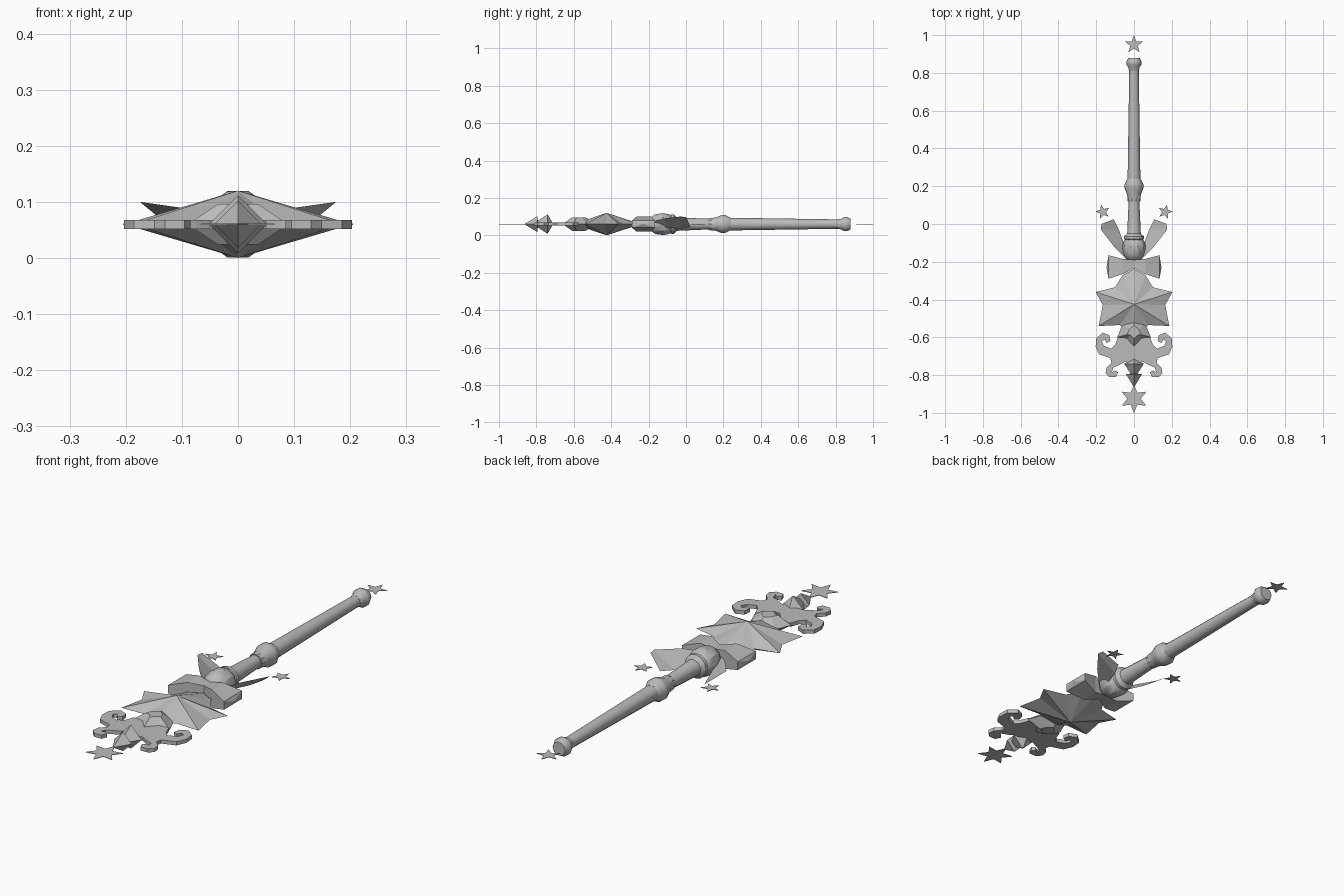
import bpy, bmesh, math
from mathutils import Vector

cube = bpy.data.objects.get("Cube")
if cube:
    bpy.data.objects.remove(cube)

MID = 0.06  # height of the wand's axis
grey = bpy.data.materials.new("plain grey")
grey.use_nodes = True
COLOUR = (0.5, 0.5, 0.5, 1)
grey.diffuse_color = COLOUR
grey.node_tree.nodes["Principled BSDF"].inputs["Base Color"].default_value = COLOUR


def finish(name, bm, smooth=False):
    bmesh.ops.recalc_face_normals(bm, faces=bm.faces)
    mesh = bpy.data.meshes.new(name)
    bm.to_mesh(mesh)
    bm.free()
    mesh.materials.append(grey)
    ob = bpy.data.objects.new(name, mesh)
    bpy.context.collection.objects.link(ob)
    if smooth:
        bpy.ops.object.select_all(action='DESELECT')
        ob.select_set(True)
        bpy.context.view_layer.objects.active = ob
        bpy.ops.object.shade_smooth_by_angle(angle=math.radians(35))
    return ob


def mirrored(half):
    """Close a right-hand outline that starts and ends on the centre line."""
    return half + [(-x, y) for x, y in reversed(half[1:-1])]


def lathe(name, profile, sides, smooth=True):
    """Turn (y, radius) pairs around the long axis."""
    bm = bmesh.new()
    rings = []
    for y, r in profile:
        rings.append([bm.verts.new((r * math.cos(a), y, MID + r * math.sin(a)))
                      for a in (math.tau * i / sides for i in range(sides))])
    for a, b in zip(rings, rings[1:]):
        for i in range(sides):
            j = (i + 1) % sides
            bm.faces.new((a[i], a[j], b[j], b[i]))
    bm.faces.new(rings[0])
    bm.faces.new(rings[-1])
    bmesh.ops.remove_doubles(bm, verts=bm.verts, dist=0.0005)
    return finish(name, bm, smooth)


def plate(name, outline, half):
    """Thin flat plate centred on the axis height."""
    bm = bmesh.new()
    face = bm.faces.new([bm.verts.new((x, y, MID - half)) for x, y in outline])
    grown = bmesh.ops.extrude_face_region(bm, geom=[face])["geom"]
    moved = [v for v in grown if isinstance(v, bmesh.types.BMVert)]
    bmesh.ops.translate(bm, verts=moved, vec=(0, 0, 2 * half))
    return finish(name, bm)


def faceted(name, outline, cy, height, cap=0.0):
    """Sharp rim rising to a peak or small flat cap above and below."""
    bm = bmesh.new()
    n = len(outline)
    rim = [bm.verts.new((x, y, MID)) for x, y in outline]
    for s in (1, -1):
        z = MID + s * height
        if cap:
            top = [bm.verts.new((x * cap, cy + (y - cy) * cap, z)) for x, y in outline]
            bm.faces.new(top)
        else:
            top = [bm.verts.new((0, cy, z))] * n
        for i in range(n):
            j = (i + 1) % n
            quad = dict.fromkeys((rim[i], rim[j], top[j], top[i]))
            bm.faces.new(list(quad))
    return finish(name, bm)


def star(cx, cy, radius, points, turn=0.0, inner=0.42):
    out = []
    for i in range(points * 2):
        a = turn + math.pi / 2 + math.pi * i / points
        r = radius if i % 2 == 0 else radius * inner
        out.append((cx + r * math.cos(a), cy + r * math.sin(a)))
    return out


# Turned handle: end knob, tapered grip, collar, neck and bud
lathe("end_knob", [(0.81, 0.026), (0.83, 0.03), (0.845, 0.04), (0.86, 0.04),
                   (0.88, 0.03), (0.88, 0)], 10)
lathe("grip", [(0.23, 0.034), (0.82, 0.025)], 12)
lathe("collar", [(0.12, 0.033), (0.135, 0.035), (0.155, 0.036), (0.19, 0.05),
                 (0.21, 0.05), (0.24, 0.034)], 10)
lathe("neck", [(-0.08, 0.04), (-0.05, 0.036), (0.13, 0.028)], 12)
lathe("neck_ring", [(-0.09, 0.04), (-0.08, 0.052), (-0.065, 0.052), (-0.05, 0.036)], 12)
lathe("bud", [(-0.21, 0), (-0.19, 0.035), (-0.165, 0.055), (-0.12, 0.062),
              (-0.09, 0.055), (-0.075, 0.04)], 10)

# Loose flat stars
plate("tail_end_star", star(0, 0.95, 0.05, 5), 0.001)
plate("tip_star", star(0, -0.925, 0.075, 6, 0, 0.48), 0.001)

for side, label in ((1, "left"), (-1, "right")):
    plate(label + "_ribbon_star", star(side * 0.165, 0.064, 0.04, 5, -side * 0.25), 0.001)

    # Ribbon tail: thin sheet with its outer edge raised
    bm = bmesh.new()
    outer = [(0.04, -0.185, 0.07), (0.105, -0.12, 0.09), (0.175, -0.03, 0.1), (0.172, 0.0, 0.098)]
    inner = [(0.025, -0.175, 0.05), (0.055, -0.1, 0.04), (0.08, -0.03, 0.036), (0.108, 0.025, 0.045)]
    a, b = ([bm.verts.new((side * x, y, z)) for x, y, z in edge] for edge in (outer, inner))
    for i in range(3):
        bm.faces.new((a[i], a[i + 1], b[i + 1], b[i]))
    finish(label + "_ribbon_tail", bm)

    # Bow loop: flaring wedge with a thinner outer end
    bm = bmesh.new()
    sections = [(0.0, -0.19, -0.235, 0.03), (0.06, -0.185, -0.265, 0.04), (0.135, -0.165, -0.29, 0.018)]
    rings = []
    for x, y0, y1, h in sections:
        rings.append([bm.verts.new((side * x, y, MID + s * h))
                      for y, s in ((y0, 1), (y1, 1), (y1, -1), (y0, -1))])
    for p, q in zip(rings, rings[1:]):
        for i in range(4):
            j = (i + 1) % 4
            bm.faces.new((p[i], p[j], q[j], q[i]))
    tip = bm.verts.new((side * 0.145, -0.23, MID))
    for i in range(4):
        bm.faces.new((rings[-1][i], rings[-1][(i + 1) % 4], tip))
    finish(label + "_bow_loop", bm)

# Large peaked star and the smaller one below it
faceted("great_star", mirrored([(0, -0.24), (0.06, -0.27), (0.1, -0.335), (0.203, -0.36), (0.165, -0.43),
                                (0.187, -0.54), (0.075, -0.535), (0, -0.6)]), -0.425, 0.06)
faceted("small_star", mirrored([(0, -0.48), (0.06, -0.53), (0.09, -0.6), (0.045, -0.61), (0, -0.66)]),
        -0.575, 0.036, 0.4)

# Scrollwork plate with an upper and a lower curl on each side
scroll = [(0, -0.6), (0.085, -0.6), (0.1, -0.64), (0.12, -0.66), (0.16, -0.645), (0.17, -0.62),
          (0.155, -0.612), (0.145, -0.63), (0.125, -0.62), (0.13, -0.59), (0.165, -0.575),
          (0.2, -0.605), (0.203, -0.65), (0.185, -0.69), (0.125, -0.71), (0.12, -0.735),
          (0.145, -0.76), (0.15, -0.79), (0.13, -0.81), (0.095, -0.81), (0.085, -0.785),
          (0.1, -0.775), (0.117, -0.785), (0.11, -0.76), (0.075, -0.745), (0.05, -0.73), (0, -0.74)]
plate("scrollwork", mirrored(scroll), 0.008)

# Two stacked square spikes at the tip
lathe("upper_spike", [(-0.82, 0), (-0.74, 0.052), (-0.71, 0)], 4, False)
lathe("lower_spike", [(-0.865, 0), (-0.795, 0.042), (-0.79, 0)], 4, False)
